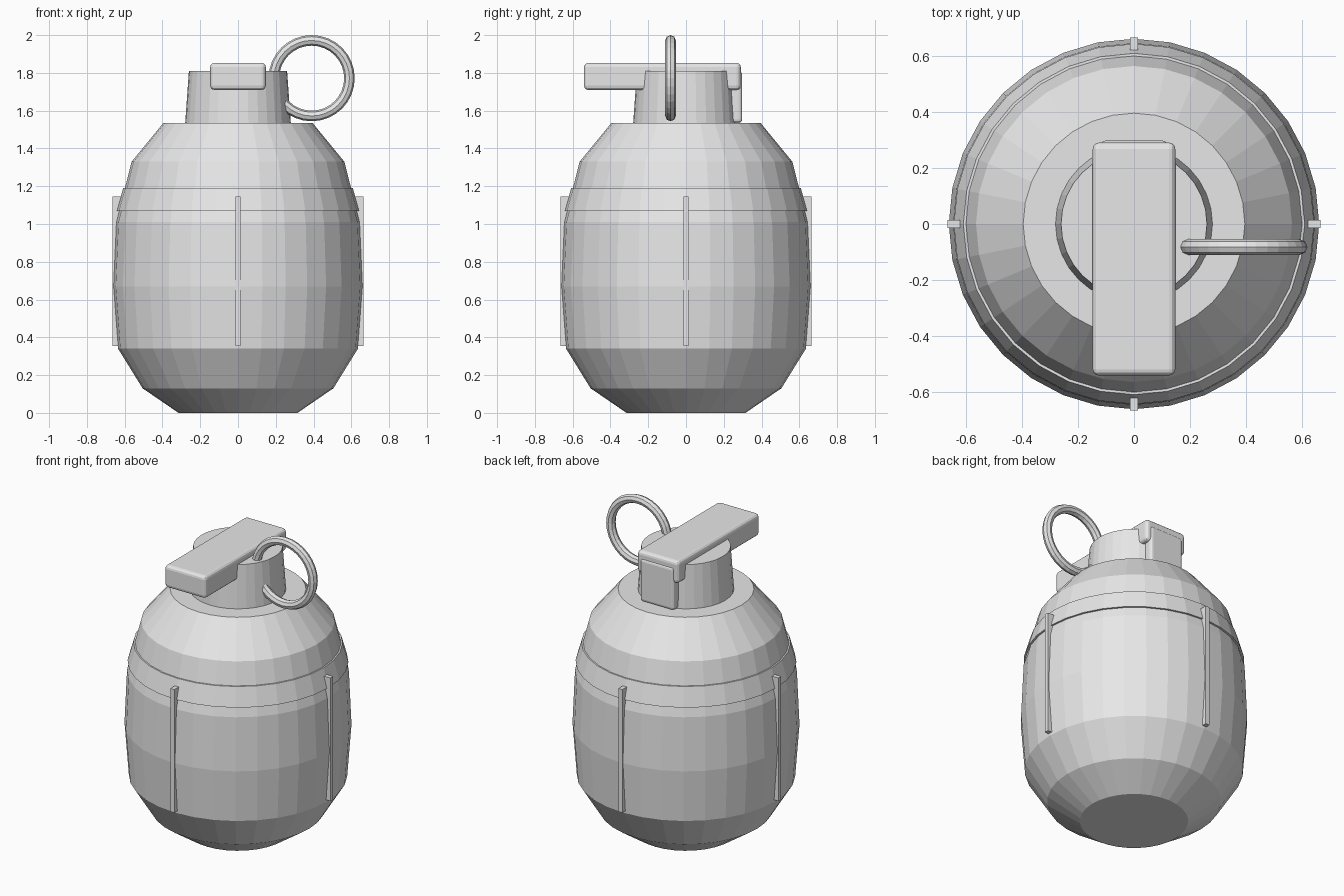
import bpy, bmesh, math
from mathutils import Matrix

if "Cube" in bpy.data.objects:
    bpy.data.objects.remove(bpy.data.objects["Cube"])

grey = bpy.data.materials.new("plain grey")
grey.diffuse_color = (0.8, 0.8, 0.8, 1)
grey.use_nodes = True
grey.node_tree.nodes["Principled BSDF"].inputs["Base Color"].default_value = grey.diffuse_color


def finish(name, bm):
    bmesh.ops.recalc_face_normals(bm, faces=bm.faces[:])
    mesh = bpy.data.meshes.new(name)
    bm.to_mesh(mesh)
    bm.free()
    mesh.materials.append(grey)
    obj = bpy.data.objects.new(name, mesh)
    bpy.context.collection.objects.link(obj)
    return obj


def lathe(name, profile, sides=32):
    """Solid of revolution about z with flat end caps; profile is (radius, z)."""
    bm = bmesh.new()
    rings = []
    for r, z in profile:
        rings.append([bm.verts.new((r * math.cos(a), r * math.sin(a), z))
                      for a in (math.tau * i / sides for i in range(sides))])
    for lo, hi in zip(rings, rings[1:]):
        for i in range(sides):
            j = (i + 1) % sides
            bm.faces.new((lo[i], lo[j], hi[j], hi[i]))
    bm.faces.new(rings[0])
    bm.faces.new(rings[-1])
    return finish(name, bm)


def box(name, lo, hi, bevel=0.0, turn=0.0):
    bm = bmesh.new()
    bmesh.ops.create_cube(bm, size=1)
    for v in bm.verts:
        v.co = [l + (c + 0.5) * (h - l) for c, l, h in zip(v.co, lo, hi)]
    if bevel:
        bmesh.ops.bevel(bm, geom=bm.edges[:], offset=bevel, segments=3,
                        profile=0.5, affect='EDGES')
    bm.transform(Matrix.Rotation(turn, 4, 'Z'))
    return finish(name, bm)


# Barrel-shaped body
lathe("body", [(0.315, 0), (0.505, 0.13), (0.635, 0.34), (0.66, 0.67),
               (0.645, 1.01), (0.563, 1.33), (0.395, 1.535)])

# Thin band around the shoulder
lathe("shoulder_band", [(0.642, 1.07), (0.608, 1.19)])

# Tapered neck
lathe("neck", [(0.28, 1.53), (0.26, 1.81)])

# Four upright ribs
for i in range(4):
    box(f"rib_{i + 1}", (0.62, -0.014, 0.355), (0.665, 0.014, 1.145),
        turn=i * math.pi / 2)

# Top lever and its rear tab
box("lever", (-0.147, -0.54, 1.71), (0.147, 0.29, 1.853), bevel=0.022)
box("lever_tab", (-0.12, 0.235, 1.535), (0.12, 0.297, 1.81), bevel=0.018)

# Pull ring, upright in the xz plane
bpy.ops.mesh.primitive_torus_add(
    major_segments=32, minor_segments=8, major_radius=0.2, minor_radius=0.028,
    location=(0.39, -0.082, 1.772), rotation=(math.pi / 2, 0, 0))
ring = bpy.context.object
ring.name = "pull_ring"
ring.data.materials.append(grey)
for p in ring.data.polygons:
    p.use_smooth = False
